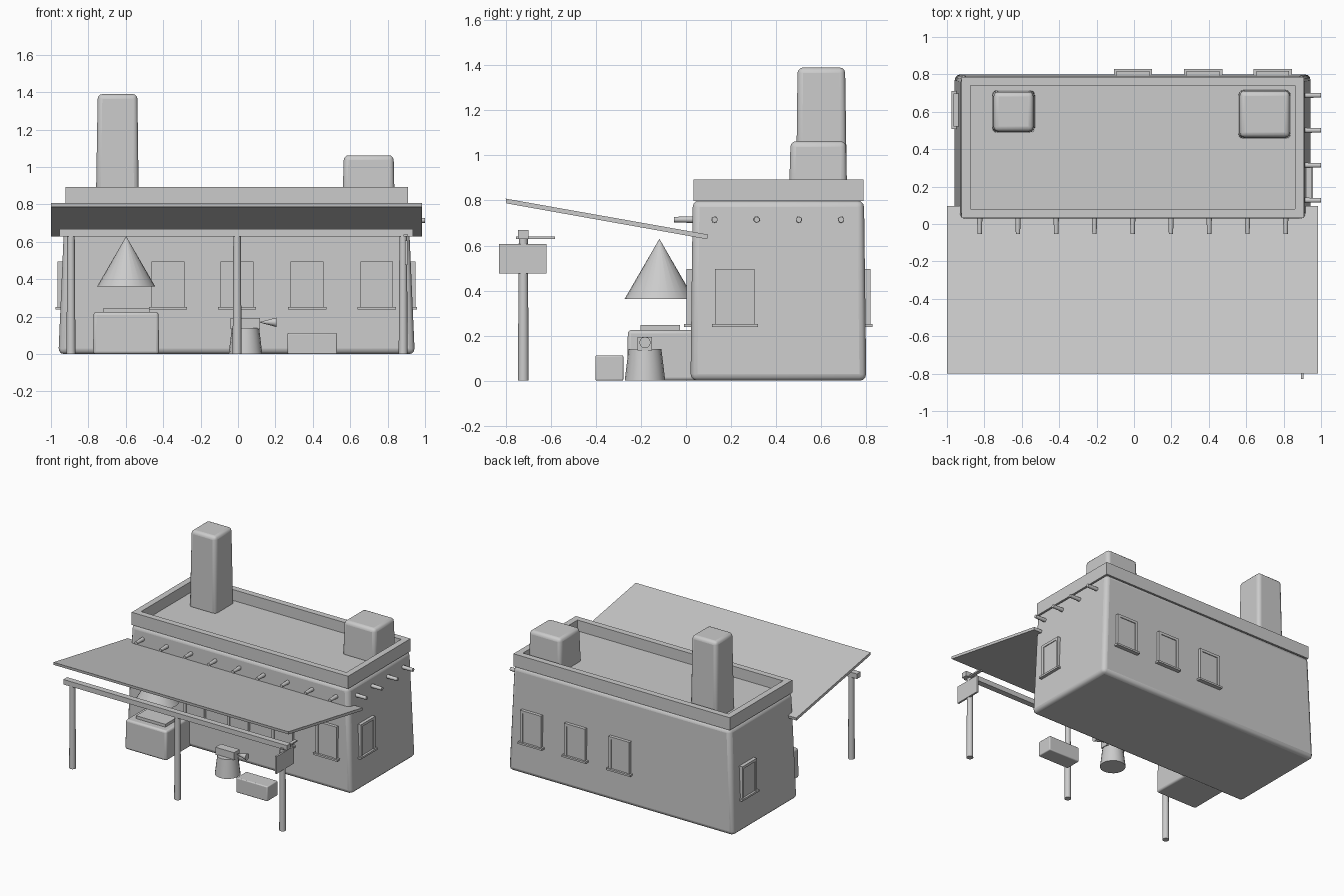
import bpy, bmesh, math
from mathutils import Vector, Matrix

if "Cube" in bpy.data.objects:
    bpy.data.objects.remove(bpy.data.objects["Cube"])


def finish(name, bm, bevel=0, segments=3, smooth=False):
    bmesh.ops.recalc_face_normals(bm, faces=bm.faces)
    me = bpy.data.meshes.new(name)
    bm.to_mesh(me)
    bm.free()
    ob = bpy.data.objects.new(name, me)
    bpy.context.collection.objects.link(ob)
    if bevel:
        mod = ob.modifiers.new("Bevel", 'BEVEL')
        mod.width, mod.segments = bevel, segments
    if smooth or bevel:
        bpy.context.view_layer.objects.active = ob
        bpy.ops.object.select_all(action='DESELECT')
        ob.select_set(True)
        bpy.ops.object.shade_smooth_by_angle(angle=math.radians(40))
    return ob


def add_box(bm, lo, hi, matrix=Matrix()):
    lo, hi = Vector(lo), Vector(hi)
    m = matrix @ Matrix.Translation((lo + hi) / 2) @ Matrix.Diagonal((*(hi - lo), 1))
    return bmesh.ops.create_cube(bm, size=1, matrix=m)['verts']


def box(name, lo, hi, bevel=0, top=None):
    """Box, optionally tapered so its top spans top = (x0, x1, y0, y1)."""
    bm = bmesh.new()
    verts = add_box(bm, lo, hi)
    if top:
        for v in verts:
            if v.co.z > (lo[2] + hi[2]) / 2:
                v.co.x = top[0] if v.co.x < (lo[0] + hi[0]) / 2 else top[1]
                v.co.y = top[2] if v.co.y < (lo[1] + hi[1]) / 2 else top[3]
    return finish(name, bm, bevel)


def rod(name, a, b, r1, r2, sides=12):
    a, b = Vector(a), Vector(b)
    rot = (b - a).to_track_quat('Z', 'Y').to_matrix().to_4x4()
    bm = bmesh.new()
    bmesh.ops.create_cone(bm, cap_ends=True, segments=sides, radius1=r1, radius2=r2,
                          depth=(b - a).length,
                          matrix=Matrix.Translation((a + b) / 2) @ rot)
    bmesh.ops.remove_doubles(bm, verts=bm.verts, dist=1e-5)
    return finish(name, bm, smooth=True)


def window(name, x, y, angle):
    """Frame, recessed pane and sill; local -y faces outward."""
    m = Matrix.Translation((x, y, 0)) @ Matrix.Rotation(math.radians(angle), 4, 'Z')
    bm = bmesh.new()
    for lo, hi in (((-.088, -.012, .25), (-.068, .03, .495)),
                   ((.068, -.012, .25), (.088, .03, .495)),
                   ((-.068, -.012, .475), (.068, .03, .495)),
                   ((-.068, -.006, .25), (.068, .03, .475)),
                   ((-.102, -.022, .238), (.102, .03, .252))):
        add_box(bm, lo, hi, m)
    return finish(name, bm)


# Adobe house with battered walls
box("house_walls", (-.96, .02, 0), (.945, .80, .80), .03, (-.925, .91, .03, .79))
box("roof_deck", (-.89, .07, .78), (.875, .755, .81))

# Parapet ring
bm = bmesh.new()
X0, X1, Y0, Y1, T = -.922, .908, .033, .787, .047
for lo, hi in (((X0, Y0), (X1, Y0 + T)), ((X0, Y1 - T), (X1, Y1)),
               ((X0, Y0 + T), (X0 + T, Y1 - T)), ((X1 - T, Y0 + T), (X1, Y1 - T))):
    add_box(bm, (*lo, .797), (*hi, .893))
bmesh.ops.remove_doubles(bm, verts=bm.verts, dist=1e-5)
finish("parapet", bm)

# Chimneys
box("tall_chimney", (-.76, .488, .79), (-.53, .715, 1.39), .025, (-.75, -.538, .495, .706))
box("short_chimney", (.558, .456, .79), (.838, .716, 1.063), .025, (.566, .832, .464, .71))

# Roof beam ends
for i in range(9):
    x = -.825 + i * .2045
    rod(f"front_beam_end_{i}", (x, .06, .715), (x, -.053, .715), .016, .012, 10)
for i in range(4):
    y = .127 + i * .187
    rod(f"side_beam_end_{i}", (.88, y, .715), (1.0, y, .715), .015, .013, 10)

# Windows
for i, x in enumerate((-.375, -.005, .37, .742)):
    window(f"front_window_{i}", x, .014, 0)
    if i:
        window(f"back_window_{i}", x, .806, 180)
window("right_window", .936, .217, 90)
window("left_window", -.953, .61, -90)

# Sloping porch roof
bm = bmesh.new()
profile = [(-.797, .787), (-.80, .808), (.097, .649), (.094, .628)]
f = bm.faces.new([bm.verts.new((-1, y, z)) for y, z in profile])
ext = bmesh.ops.extrude_face_region(bm, geom=[f])['geom']
bmesh.ops.translate(bm, vec=(1.985, 0, 0),
                    verts=[v for v in ext if isinstance(v, bmesh.types.BMVert)])
finish("porch_roof", bm)

# Porch posts and beam
box("porch_beam", (-.955, -.745, .63), (.935, -.70, .668))
for i, x in enumerate((-.893, -.005, .883)):
    rod(f"porch_post_{i}", (x, -.722, 0), (x, -.722, .64), .024, .02)

# Hanging sign board and its bracket
box("sign_board", (.892, -.83, .475), (.906, -.62, .607))
box("sign_bracket", (.885, -.755, .63), (.91, -.582, .64))

# Forge with hood
box("forge", (-.775, -.262, 0), (-.422, .05, .225), .015, (-.772, -.425, -.258, .05))
box("forge_bed", (-.72, -.203, .215), (-.472, -.027, .247))
rod("forge_hood", (-.598, -.118, .362), (-.598, -.118, .628), .155, .001, 24)

# Anvil on a stump
rod("stump", (.04, -.182, 0), (.04, -.182, .14), .09, .073, 16)
box("anvil", (-.04, -.216, .135), (.118, -.15, .193))
rod("anvil_horn", (.205, -.182, .17), (.118, -.182, .17), .025, .002, 12)

# Water trough
box("trough", (.265, -.402, 0), (.53, -.278, .113), .007)
